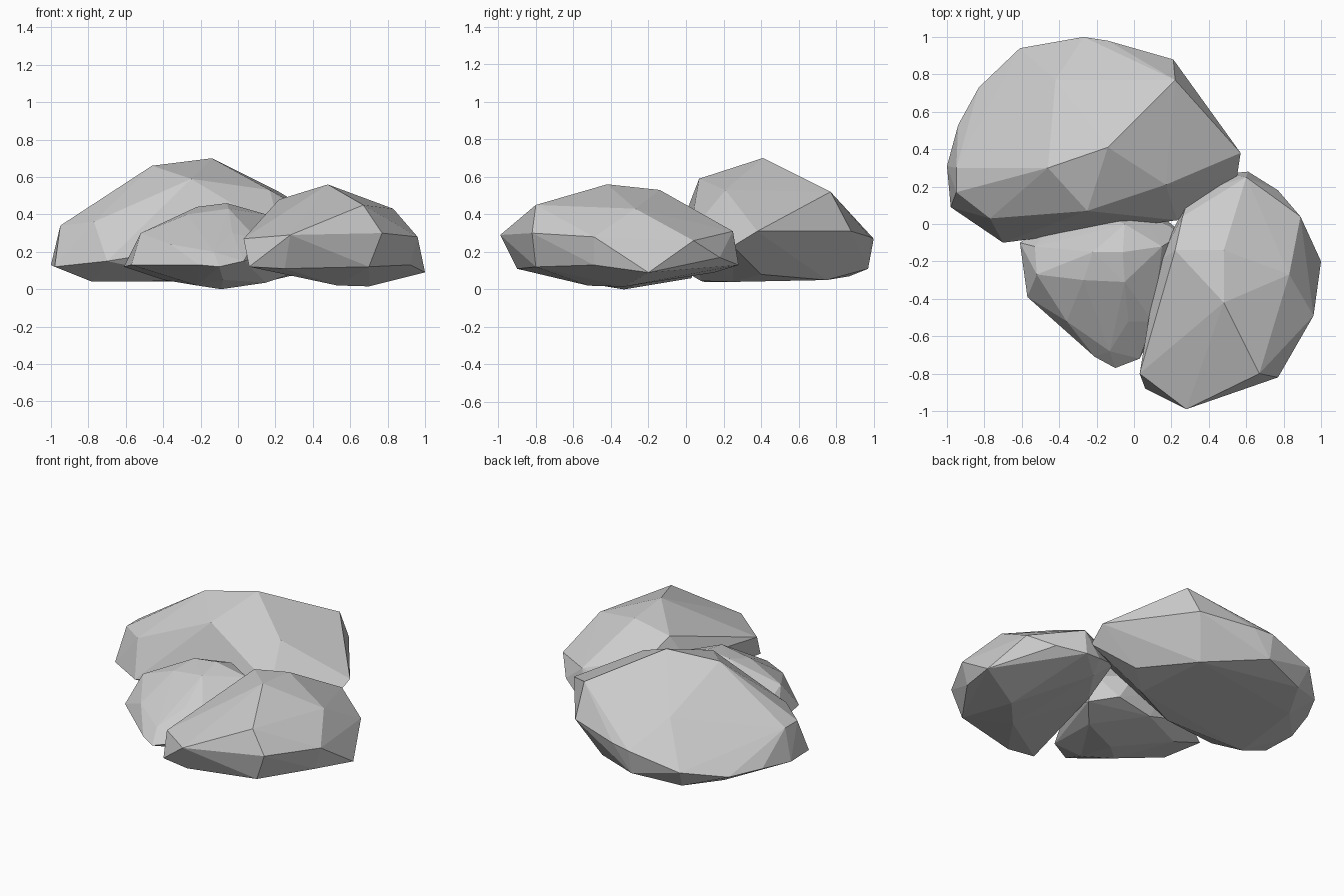
import bpy, bmesh


def boulder(name, crown, waist, base):
    """Flat-shaded rock: the convex hull around a few corner points."""
    bm = bmesh.new()
    for p in crown + waist + base:
        bm.verts.new(p)
    bmesh.ops.convex_hull(bm, input=bm.verts[:])
    loose = [v for v in bm.verts if not v.link_faces]
    bmesh.ops.delete(bm, geom=loose, context='VERTS')
    bmesh.ops.recalc_face_normals(bm, faces=bm.faces[:])
    mesh = bpy.data.meshes.new(name)
    bm.to_mesh(mesh)
    bm.free()
    obj = bpy.data.objects.new(name, mesh)
    bpy.context.collection.objects.link(obj)
    return obj


# large rock at the back
boulder("large_back_rock",
        crown=[(-.14, .41, .70), (-.46, .30, .66), (-.25, .07, .59), (-.42, .77, .45),
               (.22, .77, .52), (.17, .21, .53), (-.95, .17, .34), (-.95, .30, .34)],
        waist=[(-1, .31, .13), (-.98, .09, .12), (-.70, -.10, .15), (-.77, .03, .36),
               (.23, .02, .30), (.57, .38, .31), (.55, .25, .23), (.21, .88, .31),
               (-.14, .98, .28), (-.27, 1, .27), (-.61, .94, .19), (-.83, .73, .14),
               (-.94, .53, .15)],
        base=[(-.78, .10, .04), (-.20, .08, .045), (.15, .25, .04), (.32, .40, .08),
              (.10, .75, .05), (-.27, .97, .11), (-.58, .87, .07), (-.72, .62, .05)])

# medium rock on the right
boulder("right_front_rock",
        crown=[(.48, -.42, .56), (.48, -.14, .53), (.67, -.80, .45),
               (.83, -.27, .43), (.22, -.14, .48), (.26, .04, .38)],
        waist=[(.28, -.99, .29), (.03, -.80, .27), (.06, -.88, .12), (.77, -.82, .30),
               (.96, -.49, .28), (1, -.20, .09), (.89, .04, .26), (.60, .25, .31),
               (.77, .18, .17), (.61, .28, .13), (.13, -.20, .32), (.30, .16, .22),
               (.50, .27, .14)],
        base=[(.25, -.90, .11), (.70, -.80, .12), (.92, -.49, .13), (.53, -.52, .02),
              (.70, -.33, .015), (.86, -.15, .08), (.28, -.10, .10), (.45, .15, .09)])

# small rock tucked in front
boulder("small_front_rock",
        crown=[(-.06, -.15, .46), (-.22, -.15, .44), (-.05, -.31, .43), (-.27, -.30, .40),
               (.15, -.12, .40), (-.52, -.27, .30), (-.53, -.12, .24), (-.03, -.52, .30),
               (.10, -.52, .27), (-.36, -.52, .24), (-.05, .0, .40)],
        waist=[(-.61, -.10, .12), (-.57, -.39, .13), (-.21, -.71, .13), (-.10, -.77, .12),
               (.03, -.72, .15), (-.13, -.68, .20), (.20, -.40, .20), (.26, -.05, .25),
               (-.42, .02, .15), (.05, .06, .27), (-.20, .06, .25)],
        base=[(-.09, -.33, 0), (-.22, -.45, .02), (.15, -.25, .035), (.28, -.10, .08),
              (-.40, -.10, .05), (-.10, .03, .06), (.15, .04, .10), (-.08, -.60, .05)])
